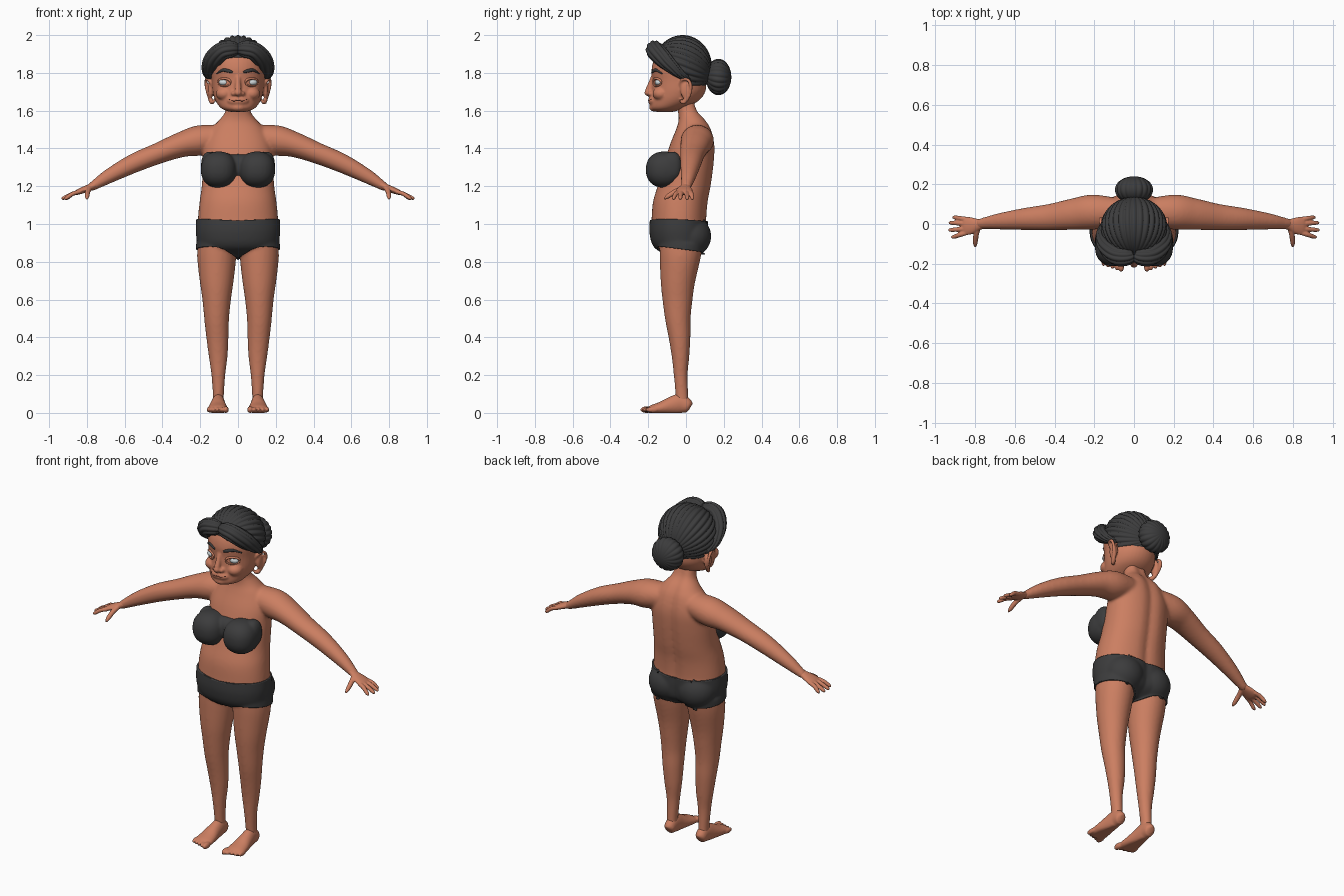
import bpy, bmesh, math
from mathutils import Vector, Matrix
from mathutils.bvhtree import BVHTree

if "Cube" in bpy.data.objects:
    bpy.data.objects.remove(bpy.data.objects["Cube"])

SIDES = (1, -1)


def material(name, rgb):
    m = bpy.data.materials.new(name)
    m.diffuse_color = (*rgb, 1)
    m.use_nodes = True
    m.node_tree.nodes["Principled BSDF"].inputs["Base Color"].default_value = m.diffuse_color
    return m


SKIN = material("warm skin", (0.60, 0.21, 0.12))
DARK = material("charcoal", (0.045, 0.045, 0.046))
EYE = material("eye white", (0.62, 0.68, 0.70))
LIP = material("lip line", (0.16, 0.045, 0.03))


def catmull(pts, sub):
    """Smoothly resample tuples of any length."""
    out = []
    for i in range(len(pts) - 1):
        a, b, c, d = (pts[max(i - 1, 0)], pts[i], pts[i + 1], pts[min(i + 2, len(pts) - 1)])
        for k in range(sub):
            t = k / sub
            out.append([0.5 * (2 * q + (r - p) * t + (2 * p - 5 * q + 4 * r - s) * t * t
                               + (3 * q - p - 3 * r + s) * t ** 3) for p, q, r, s in zip(a, b, c, d)])
    return out + [list(pts[-1])]


def spow(v, p):
    return math.copysign(abs(v) ** p, v)


def tube(bm, pts, s=1, n=24, p=1.0, ribs=0, flat=False, groove=0.0, sub=6):
    """Loft ellipses (x, y, z, radius a, radius b) along a smooth path."""
    pts = catmull([(s * q[0], *q[1:]) for q in pts], sub)
    pos = [Vector(q[:3]) for q in pts]
    whole = pos[-1] - pos[0]
    ref = Vector((0, 0, 1)) if abs(whole.y) > 0.8 * max(whole.length, 1e-4) else Vector((0, 1, 0))
    rings = []
    for i, q in enumerate(pts):
        t = (pos[min(i + 1, len(pos) - 1)] - pos[max(i - 1, 0)]).normalized()
        if flat:
            t = Vector((0, 0, 1))
        u = ref.cross(t).normalized()
        w = t.cross(u)
        ring = []
        for k in range(n):
            g = 2 * math.pi * k / n
            r = 1 - 0.13 * (1 - abs(math.sin(ribs * g / 2))) if ribs else 1
            co = (pos[i] + u * spow(math.cos(g), p) * max(q[3], 0.002) * r
                  + w * spow(math.sin(g), p) * max(q[4], 0.002) * r)
            if groove and math.sin(g) > 0:
                co.y -= groove * math.exp(-(co.x / 0.03) ** 2)
            ring.append(bm.verts.new(co))
        rings.append(ring)
    for a, b in zip(rings, rings[1:]):
        for k in range(n):
            bm.faces.new((a[k], a[(k + 1) % n], b[(k + 1) % n], b[k]))
    bm.faces.new(rings[0][::-1])
    bm.faces.new(rings[-1])


def ball(bm, c, r, p=1.0, ribs=0, rot=0.0, seg=28, ring=18):
    """Ellipsoid, optionally boxy (p < 1) or ribbed from pole to pole."""
    m = Matrix.Rotation(rot, 3, 'X')
    for v in bmesh.ops.create_uvsphere(bm, u_segments=seg, v_segments=ring, radius=1)["verts"]:
        co = v.co.copy()
        if ribs:
            f = 1 - 0.06 * (1 - abs(math.sin(ribs * math.atan2(co.y, co.x) / 2)))
            co.x, co.y = co.x * f, co.y * f
        co = m @ co
        v.co = [c[i] + r[i] * spow(co[i], p) for i in range(3)]


def finish(name, bm, mat, voxel=0, smooth=0, solid=0):
    bmesh.ops.recalc_face_normals(bm, faces=bm.faces)
    me = bpy.data.meshes.new(name)
    bm.to_mesh(me)
    bm.free()
    ob = bpy.data.objects.new(name, me)
    bpy.context.collection.objects.link(ob)
    if voxel:
        md = ob.modifiers.new("union", 'REMESH')
        md.mode, md.voxel_size = 'VOXEL', voxel
    if smooth:
        md = ob.modifiers.new("soften", 'SMOOTH')
        md.factor, md.iterations = 0.5, smooth
    if solid:
        md = ob.modifiers.new("thickness", 'SOLIDIFY')
        md.thickness, md.offset = solid, -1
    bpy.ops.object.select_all(action='DESELECT')
    bpy.context.view_layer.objects.active = ob
    ob.select_set(True)
    bpy.ops.object.convert(target='MESH')
    ob.data.materials.clear()
    ob.data.materials.append(mat)
    ob.data.shade_smooth()
    return ob


# Body: torso, neck, arms and legs fused into one skin
bm = bmesh.new()
tube(bm, [(0, -.02, .835, .12, .06), (0, -.03, .88, .195, .13), (0, -.036, .95, .214, .148),
          (0, -.035, 1.03, .212, .147), (0, -.027, 1.12, .203, .147), (0, -.005, 1.21, .191, .142),
          (0, .02, 1.33, .186, .132), (0, .035, 1.42, .18, .12), (0, .042, 1.50, .145, .095),
          (0, .035, 1.55, .10, .074), (0, .012, 1.60, .066, .056), (0, -.01, 1.68, .06, .055)],
     n=48, p=0.92, flat=True, groove=0.014)
for s in SIDES:
    ball(bm, (s * .095, .025, .935), (.105, .1, .1))
    tube(bm, [(.06, .055, 1.465, .06, .07), (.2, .06, 1.443, .08, .088), (.3, .05, 1.42, .067, .08),
              (.42, .035, 1.375, .056, .067), (.55, .025, 1.322, .051, .056),
              (.68, .013, 1.255, .039, .041), (.77, .002, 1.2, .024, .027),
              (.79, 0, 1.19, .018, .025)], s)
    tube(bm, [(.113, -.025, .9, .1, .115), (.113, -.032, .82, .103, .108), (.113, -.043, .7, .09, .092),
              (.113, -.045, .6, .076, .08), (.113, -.043, .5, .066, .068), (.109, -.034, .4, .059, .058),
              (.105, -.029, .3, .05, .047), (.104, -.028, .2, .037, .037),
              (.104, -.022, .1, .03, .034), (.104, -.02, .05, .03, .036)], s)
body = finish("body", bm, SKIN, 0.008, 10)

# Shorts: a band of the body pushed outward, cut along curved hems
bm = bmesh.new()
bm.from_mesh(body.data)


def hem_low(x, y):
    return 0.818 + 0.045 * (1 - math.exp(-(x / 0.06) ** 2)) - 0.13 * y


def hem_top(x, y):
    return 1.01 + 0.06 * abs(x) - 0.04 * y


for hem, top in ((hem_low, False), (hem_top, True)):
    for v in bm.verts:
        v.co.z -= hem(v.co.x, v.co.y)
    bmesh.ops.bisect_plane(bm, geom=bm.verts[:] + bm.edges[:] + bm.faces[:], plane_co=(0, 0, 0),
                           plane_no=(0, 0, 1), clear_outer=top, clear_inner=not top)
    for v in bm.verts:
        v.co.z += hem(v.co.x, v.co.y)
bm.normal_update()
for v, no in [(v, v.normal.copy()) for v in bm.verts]:
    v.co += no * 0.009
finish("shorts", bm, DARK, solid=0.012)

# Strapless bandeau top
bm = bmesh.new()
ball(bm, (0, -.085, 1.305), (.12, .062, .066), p=0.85)
for s in SIDES:
    ball(bm, (s * .102, -.113, 1.288), (.095, .1, .096), p=0.88)
    ball(bm, (s * .15, -.075, 1.305), (.046, .055, .078), p=0.85)
finish("bandeau_top", bm, DARK, 0.007, 6)

# Hands and feet
for s, side in zip(SIDES, ("left", "right")):
    bm = bmesh.new()
    tube(bm, [(.75, 0, 1.212, .02, .024), (.78, -.003, 1.196, .018, .028), (.82, -.008, 1.18, .017, .043),
              (.85, -.01, 1.168, .014, .046), (.865, -.01, 1.162, .008, .038)], s)
    for y0, y1, x1 in ((.024, .033, .915), (.001, .006, .932), (-.022, -.03, .934), (-.043, -.065, .92)):
        tube(bm, [(.84, y0, 1.17, .011, .012), (.875, (y0 + y1) / 2, 1.16, .0115, .012),
                  (x1 - .012, y1, 1.138, .01, .01), (x1, y1, 1.131, .004, .004)], s, n=14)
    tube(bm, [(.785, -.015, 1.192, .015, .014), (.795, -.055, 1.172, .014, .014),
              (.799, -.095, 1.147, .012, .012), (.799, -.116, 1.132, .005, .005)], s, n=14)
    finish(side + "_hand", bm, SKIN, 0.004, 3)

    bm = bmesh.new()
    tube(bm, [(.104, .024, .03, .012, .02), (.104, .012, .036, .03, .036), (.104, -.03, .048, .034, .052),
              (.106, -.08, .038, .041, .046), (.107, -.13, .026, .05, .034),
              (.107, -.18, .018, .054, .024), (.107, -.2, .016, .046, .016)], s)
    for i in range(5):
        w = .0155 if i == 0 else .0115
        ball(bm, (s * (.064 + .0225 * i), -.208 + .007 * i, .017), (w, .034, w + .003), seg=16, ring=12)
    for v in bm.verts:
        v.co.z = max(v.co.z, 0)
    finish(side + "_foot", bm, SKIN, 0.005, 3)

# Head with nose, cheeks, mouth mound and ears
bm = bmesh.new()
tube(bm, [(0, -.115, 1.594, .045, .05), (0, -.1, 1.612, .088, .088), (0, -.062, 1.65, .118, .126),
          (0, -.04, 1.70, .134, .142), (0, -.035, 1.76, .139, .143), (0, -.032, 1.82, .145, .15),
          (0, -.025, 1.88, .14, .14), (0, -.02, 1.94, .10, .1), (0, -.02, 1.96, .05, .05)],
     n=40, flat=True)
tube(bm, [(0, -.165, 1.79, .018, .016), (0, -.182, 1.75, .014, .016),
          (0, -.198, 1.705, .018, .018), (0, -.2, 1.69, .012, .012)], n=16)
ball(bm, (0, -.2, 1.695), (.02, .021, .018))
ball(bm, (0, -.165, 1.652), (.06, .036, .03))
ball(bm, (0, -.165, 1.617), (.042, .03, .022))
for s in SIDES:
    ball(bm, (s * .022, -.186, 1.69), (.015, .018, .013))
    ball(bm, (s * .072, -.132, 1.69), (.045, .045, .036))
    # Ear: an outer rim round a thinner inner shell
    ball(bm, (s * .146, .0, 1.71), (.014, .03, .052))
    tube(bm, [(.132, -.03, 1.73, .008, .008), (.158, -.022, 1.765, .009, .009),
              (.169, .012, 1.762, .009, .009), (.168, .027, 1.725, .009, .009),
              (.153, .014, 1.675, .01, .01), (.138, -.014, 1.645, .014, .012),
              (.13, -.03, 1.655, .007, .007)], s, n=12)
head = finish("head", bm, SKIN, 0.006, 4)

# Facial details laid onto the head surface
tree = BVHTree.FromObject(head, bpy.context.evaluated_depsgraph_get())


def face_y(x, z):
    hit = tree.ray_cast(Vector((x, -1, z)), Vector((0, 1, 0)))[0]
    return hit.y if hit else -0.15


eyes, lids, brows, mouth = (bmesh.new() for _ in range(4))
for s in SIDES:
    ball(eyes, (s * .072, face_y(s * .072, 1.75) + .013, 1.75), (.03, .021, .018))
    loop = []
    for k in range(13):
        g = k * math.pi / 6
        x, z = .072 + .032 * math.cos(g), 1.75 + .02 * math.sin(g)
        r = .0065 if math.sin(g) > .1 else .0045
        loop.append((x, face_y(s * x, z) - .001, z, r, r))
    tube(lids, loop, s, n=10, sub=3)
    tube(brows, [(x, face_y(s * x, z), z, r, .006) for x, z, r in
                 ((.028, 1.803, .005), (.05, 1.81, .009), (.08, 1.814, .008), (.112, 1.797, .003))], s, n=12)
tube(mouth, [(x, face_y(x, z) + .0005, z, .0025, .002) for x, z in
             ((-.047, 1.66), (-.025, 1.652), (0, 1.654), (.025, 1.652), (.047, 1.66))], n=8)
finish("eyes", eyes, EYE)
finish("eyelids", lids, SKIN)
finish("eyebrows", brows, DARK)
finish("mouth_line", mouth, LIP)

# Hair cap: ribs run from the bun to the forehead; cut open round face and ears
bm = bmesh.new()
ball(bm, (0, -.018, 1.833), (.168, .155, .167), ribs=30, rot=math.radians(-110), seg=240, ring=36)
front, line_co, line_no = Vector((0, .018, 0)), Vector((0, 0, 1.775)), Vector((0, .65, 1)).normalized()
for co, no in ((front, Vector((0, 1, 0))), (line_co, line_no)):
    bmesh.ops.bisect_plane(bm, geom=bm.verts[:] + bm.edges[:] + bm.faces[:], plane_co=co, plane_no=no)
cut = [f for f in bm.faces if f.calc_center_median().y < front.y
       and (f.calc_center_median() - line_co).dot(line_no) < 0]
bmesh.ops.delete(bm, geom=cut, context='FACES')
finish("hair_cap", bm, DARK, solid=0.02)

# Swept front rolls, parted in the middle
bm = bmesh.new()
for s in SIDES:
    tube(bm, [(.004, -.155, 1.925, .03, .03), (.035, -.165, 1.926, .046, .044), (.085, -.16, 1.915, .05, .05),
              (.13, -.118, 1.872, .052, .046), (.15, -.06, 1.82, .044, .034),
              (.148, -.01, 1.782, .026, .022), (.138, .02, 1.765, .01, .01)], s, n=80, ribs=10)
finish("front_hair_rolls", bm, DARK)

# Bun
bm = bmesh.new()
ball(bm, (0, .172, 1.778), (.097, .068, .096), ribs=18, rot=math.radians(-95), seg=144, ring=24)
finish("hair_bun", bm, DARK)
